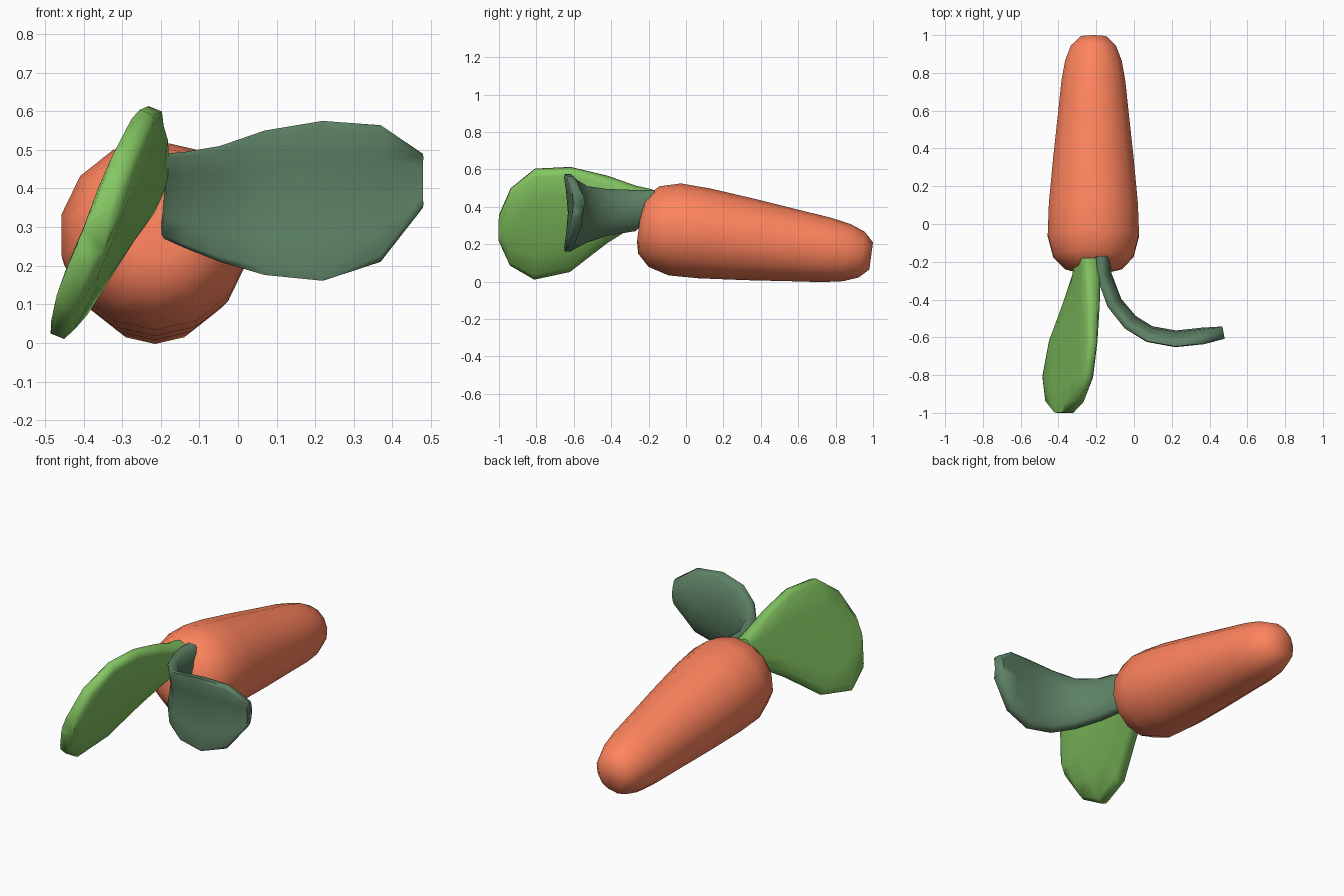
import bpy, bmesh, math
from mathutils import Vector

if "Cube" in bpy.data.objects:
    bpy.data.objects.remove(bpy.data.objects["Cube"])


def loft(name, rings, color, angle):
    """Skin a list of closed rings and cap both ends."""
    bm = bmesh.new()
    vs = [[bm.verts.new(p) for p in ring] for ring in rings]
    n = len(vs[0])
    for a, b in zip(vs, vs[1:]):
        for i in range(n):
            bm.faces.new((a[i], a[(i + 1) % n], b[(i + 1) % n], b[i]))
    bm.faces.new(vs[0])
    bm.faces.new(vs[-1])
    bmesh.ops.recalc_face_normals(bm, faces=bm.faces)
    mesh = bpy.data.meshes.new(name)
    bm.to_mesh(mesh)
    bm.free()
    ob = bpy.data.objects.new(name, mesh)
    bpy.context.collection.objects.link(ob)
    mat = bpy.data.materials.new(name + "_colour")
    mat.diffuse_color = (*color, 1)
    mat.use_nodes = True
    mat.node_tree.nodes["Principled BSDF"].inputs["Base Color"].default_value = mat.diffuse_color
    mesh.materials.append(mat)
    bpy.ops.object.select_all(action='DESELECT')
    ob.select_set(True)
    bpy.context.view_layer.objects.active = ob
    bpy.ops.object.shade_smooth_by_angle(angle=math.radians(angle))
    return ob


def leaf(name, stations, lean, cup, color):
    """stations: (x, y, z, half width, half thickness) along the midrib."""
    w = Vector(lean).normalized()
    mids = [Vector(s[:3]) for s in stations]
    rings = []
    for i, s in enumerate(stations):
        t = mids[min(i + 1, len(mids) - 1)] - mids[max(i - 1, 0)]
        n = t.cross(w).normalized()
        c = cup * min(1, s[3] / 0.15)
        ring = []
        for side in (1, -1):
            for k in (-1, -0.9, -0.5, 0, 0.5, 0.9, 1):
                u = k * side
                h = s[4] * (1 - 0.55 * abs(u) ** 8)
                ring.append(mids[i] + w * s[3] * u
                            + n * (side * h + c * (u * u - 0.5)))
        rings.append(ring)
    return loft(name, rings, color, 75)


# Tapered root body, lying down with its axis dipping toward the tip
axis = Vector((0, 1, -0.135)).normalized()
up = Vector((0, 0.135, 1)).normalized()
profile = [(-0.25, 0.09), (-0.235, 0.155), (-0.17, 0.218), (-0.06, 0.248),
           (0.1, 0.242), (0.35, 0.218), (0.6, 0.19), (0.75, 0.174),
           (0.86, 0.154), (0.94, 0.123), (0.99, 0.073)]
rings = []
for y, r in profile:
    c = Vector((-0.215, y, 0.271 - 0.135 * y))
    rings.append([c + Vector((1, 0, 0)) * r * math.cos(a) + up * r * math.sin(a)
                  for a in (math.tau * (i + 0.5) / 14 for i in range(14))])
loft("carrot_body", rings, (1.0, 0.23, 0.11), 60)

# Light leaf, running forward
leaf("light_leaf",
     [(-0.25, -0.18, 0.41, 0.08, 0.05), (-0.25, -0.27, 0.405, 0.105, 0.055),
      (-0.275, -0.42, 0.383, 0.185, 0.05), (-0.318, -0.62, 0.33, 0.295, 0.042),
      (-0.347, -0.81, 0.305, 0.312, 0.042), (-0.365, -0.94, 0.29, 0.215, 0.042),
      (-0.37, -1.0, 0.285, 0.07, 0.035)],
     (0.37, 0, 0.93), 0.012, (0.23, 0.56, 0.12))

# Dark leaf, curling out to the right
leaf("dark_leaf",
     [(-0.17, -0.17, 0.43, 0.06, 0.034), (-0.165, -0.27, 0.38, 0.11, 0.034),
      (-0.11, -0.42, 0.37, 0.125, 0.034), (-0.025, -0.525, 0.36, 0.15, 0.034),
      (0.08, -0.59, 0.363, 0.187, 0.034), (0.22, -0.615, 0.368, 0.207, 0.034),
      (0.365, -0.6, 0.387, 0.177, 0.034), (0.475, -0.58, 0.42, 0.07, 0.03)],
     (0, 0, 1), 0.035, (0.11, 0.22, 0.13))
